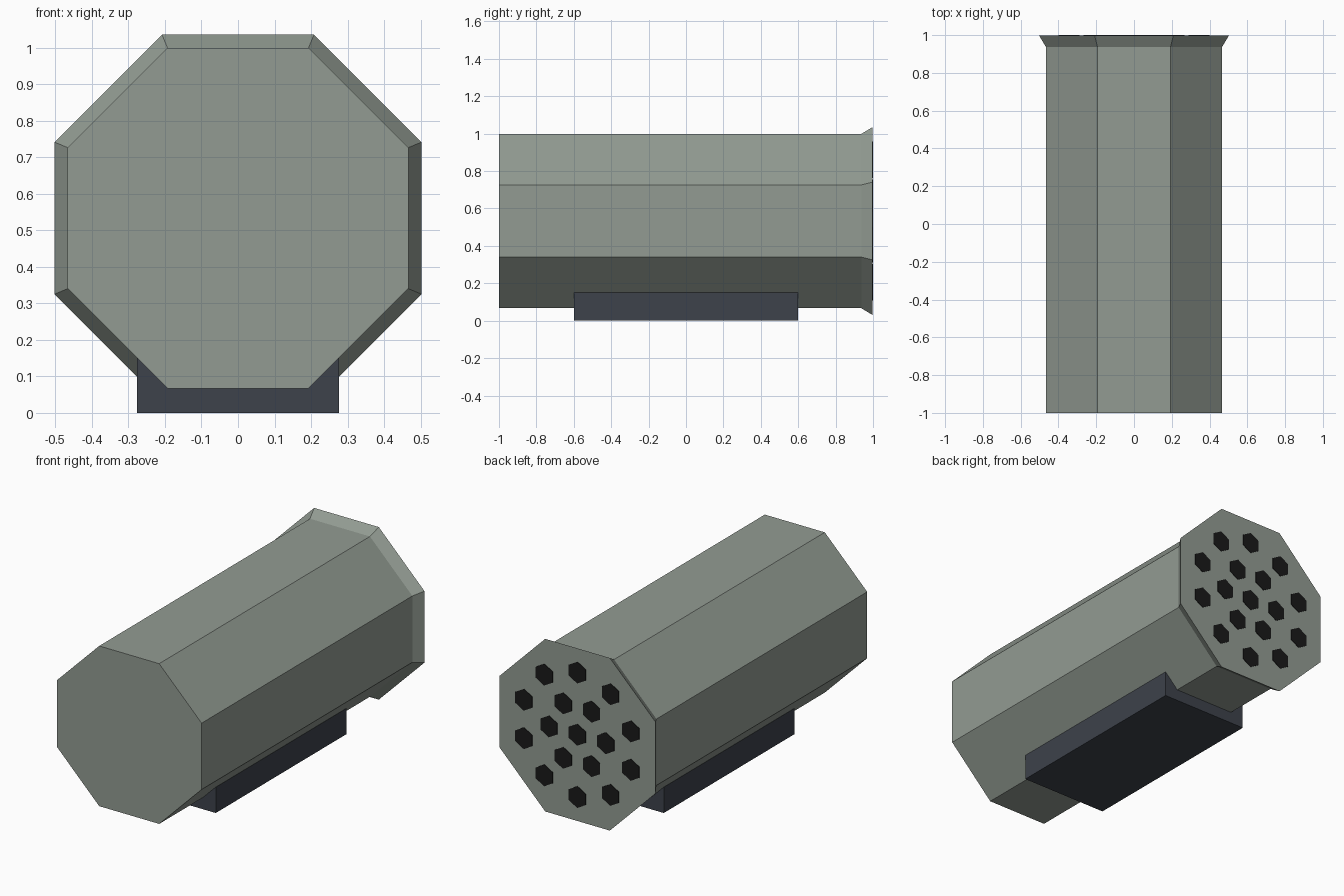
import bpy
import bmesh
from math import cos, sin, pi, radians

cube = bpy.data.objects.get("Cube")
if cube:
    bpy.data.objects.remove(cube, do_unlink=True)

AXIS_Z = 0.533      # height of the pod's long axis
BACK_Y = 0.997      # muzzle face


def material(name, rgb):
    mat = bpy.data.materials.new(name)
    mat.use_nodes = True
    color = (*rgb, 1.0)
    mat.diffuse_color = color
    mat.node_tree.nodes["Principled BSDF"].inputs["Base Color"].default_value = color
    return mat


def lofted_prism(name, sides, stations, mat, x=0.0, z=AXIS_Z, turn=0.0):
    """Capped prism along y; stations are (y, corner radius)."""
    bm = bmesh.new()
    rings = []
    for y, radius in stations:
        angles = [turn + 2 * pi * i / sides for i in range(sides)]
        rings.append([bm.verts.new((x + radius * cos(a), y, z + radius * sin(a)))
                      for a in angles])
    for a, b in zip(rings, rings[1:]):
        for i in range(sides):
            j = (i + 1) % sides
            bm.faces.new((a[i], a[j], b[j], b[i]))
    bm.faces.new(rings[0])
    bm.faces.new(rings[-1])
    bmesh.ops.recalc_face_normals(bm, faces=bm.faces)
    mesh = bpy.data.meshes.new(name)
    bm.to_mesh(mesh)
    bm.free()
    mesh.materials.append(mat)
    obj = bpy.data.objects.new(name, mesh)
    bpy.context.collection.objects.link(obj)
    return obj


grey_green = material("grey green paint", (0.29, 0.33, 0.29))
dark_slate = material("dark slate", (0.047, 0.054, 0.07))
black = material("tube black", (0.01, 0.01, 0.01))

# Octagonal pod body with flared muzzle rim
half = 0.466 / cos(pi / 8)
rim = 0.502 / cos(pi / 8)
lofted_prism("pod_body", 8, [(-1.0, half), (0.937, half), (BACK_Y, rim)],
             grey_green, turn=pi / 8)

# Mounting block underneath
bpy.ops.mesh.primitive_cube_add(size=1, location=(0, 0, 0.075))
block = bpy.context.object
block.name = "mounting_block"
block.scale = (0.554, 1.2, 0.15)
bpy.ops.object.transform_apply(location=False, rotation=False, scale=True)
block.data.materials.append(dark_slate)

# Hexagonal tube mouths: one in the centre, then two rings
for ring, (count, radius, start) in enumerate([(1, 0, 0), (6, 0.183, 0), (10, 0.362, 90)]):
    for i in range(count):
        a = radians(start) + 2 * pi * i / count
        lofted_prism(f"tube_mouth_{ring}_{i + 1}", 6,
                     [(BACK_Y - 0.002, 0.063), (1.0, 0.063)], black,
                     x=radius * cos(a), z=AXIS_Z + radius * sin(a), turn=pi / 6)
